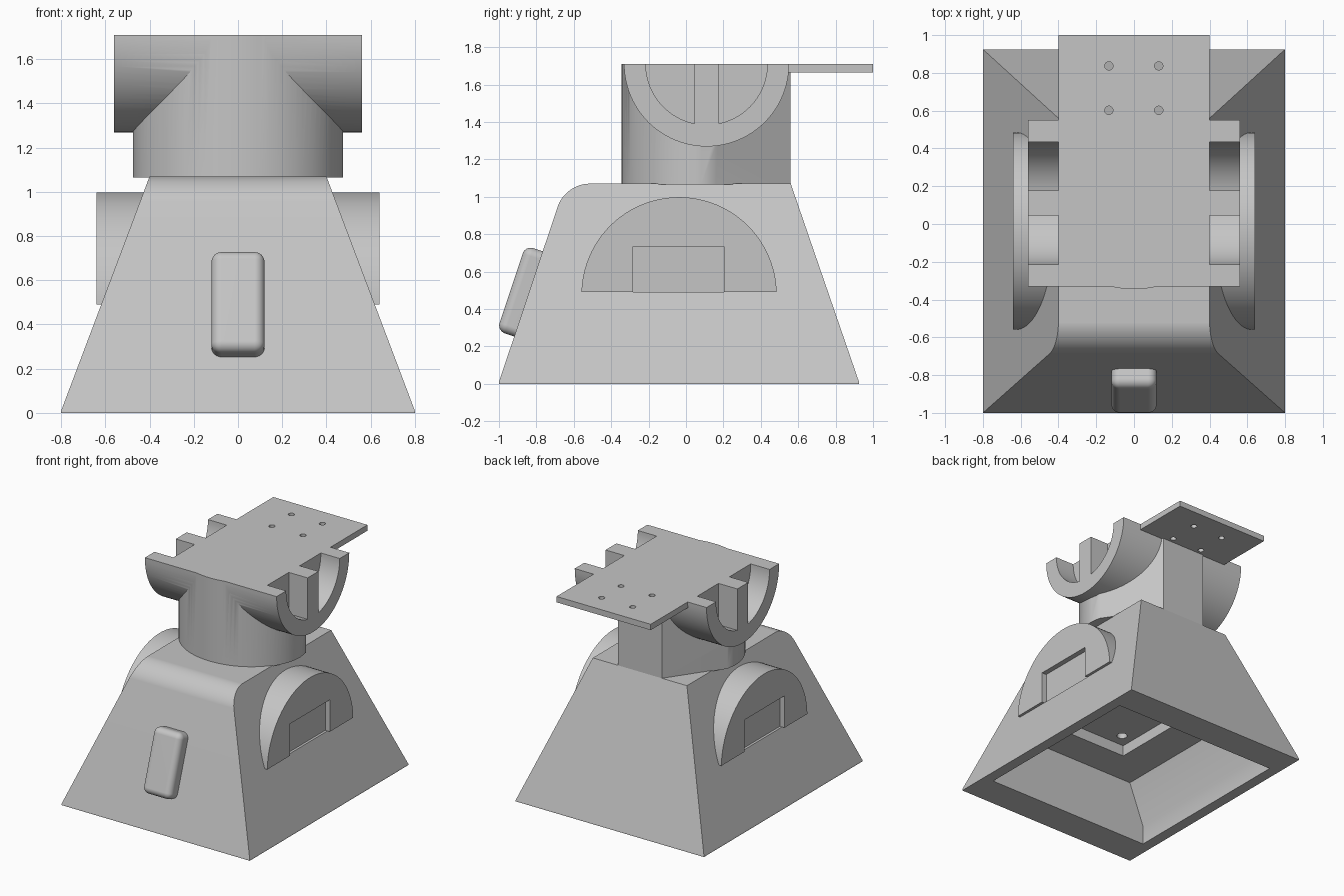
import bpy, bmesh
from math import radians, atan, sin, cos, pi
from mathutils import Matrix, Vector

if "Cube" in bpy.data.objects:
    bpy.data.objects.remove(bpy.data.objects["Cube"], do_unlink=True)

grey = bpy.data.materials.new("plain grey")
grey.use_nodes = True
grey.diffuse_color = (0.56, 0.56, 0.56, 1)
grey.node_tree.nodes["Principled BSDF"].inputs["Base Color"].default_value = (0.56, 0.56, 0.56, 1)


def finish(bm, name):
    bmesh.ops.recalc_face_normals(bm, faces=bm.faces)
    mesh = bpy.data.meshes.new(name)
    bm.to_mesh(mesh)
    bm.free()
    mesh.materials.append(grey)
    obj = bpy.data.objects.new(name, mesh)
    bpy.context.collection.objects.link(obj)
    return obj


def loft(name, rings, round_front=0):
    """Stack of rectangles (z, half width, front y, back y) joined into a solid."""
    bm = bmesh.new()
    loops = [[bm.verts.new(p) for p in ((-w, f, z), (w, f, z), (w, b, z), (-w, b, z))]
             for z, w, f, b in rings]
    bm.faces.new(loops[0])
    bm.faces.new(loops[-1])
    for low, high in zip(loops, loops[1:]):
        for i in range(4):
            j = (i + 1) % 4
            bm.faces.new((low[i], low[j], high[j], high[i]))
    if round_front:
        edge = bm.edges.get((loops[-1][0], loops[-1][1]))
        bmesh.ops.bevel(bm, geom=[edge], offset=round_front, segments=12,
                        profile=0.5, affect='EDGES')
    return finish(bm, name)


def prism(name, outline, low, high):
    bm = bmesh.new()
    face = bm.faces.new([bm.verts.new((x, y, low)) for x, y in outline])
    raised = bmesh.ops.extrude_face_region(bm, geom=[face])["geom"]
    for v in raised:
        if isinstance(v, bmesh.types.BMVert):
            v.co.z = high
    return finish(bm, name)


def box(name, x, y, z):
    bm = bmesh.new()
    bmesh.ops.create_cube(bm, size=1)
    for v in bm.verts:
        v.co = [lo + (c + 0.5) * (hi - lo) for c, (lo, hi) in zip(v.co, (x, y, z))]
    return finish(bm, name)


def cylinder(name, radius, length, centre, along_x=False, sides=96):
    bm = bmesh.new()
    turn = Matrix.Rotation(radians(90), 4, 'Y') if along_x else Matrix()
    bmesh.ops.create_cone(bm, cap_ends=True, segments=sides, radius1=radius, radius2=radius,
                          depth=length, matrix=Matrix.Translation(centre) @ turn)
    return finish(bm, name)


def combine(target, tool, operation='DIFFERENCE'):
    mod = target.modifiers.new("combine", 'BOOLEAN')
    mod.operation, mod.solver, mod.object = operation, 'EXACT', tool
    bpy.context.view_layer.objects.active = target
    bpy.ops.object.modifier_apply(modifier=mod.name)
    bpy.data.objects.remove(tool, do_unlink=True)


def smooth(obj):
    bpy.ops.object.select_all(action='DESELECT')
    obj.select_set(True)
    bpy.context.view_layer.objects.active = obj
    bpy.ops.object.shade_smooth_by_angle(angle=radians(30))
    flatten = obj.modifiers.new("flat large faces", 'WEIGHTED_NORMAL')
    flatten.keep_sharp = True


TOP = 1.71
BASE_TOP = 1.07

# Hollow tapered base with a rounded front shoulder
base = loft("base", [(0, 0.8, -1, 0.925), (0.01, 0.8, -1, 0.925),
                     (BASE_TOP, 0.4, -0.645, 0.56)], round_front=0.125)

# Half-round side bosses
boss = cylinder("side_boss", 0.522, 1.28, (0, -0.037, 0.476), along_x=True)
combine(boss, box("boss_trim", (-1, 1), (-1, 1), (-0.5, 0.49)))
combine(base, boss, 'UNION')

# Shallow notches in the bosses
for side in (-1, 1):
    xs = sorted((side * 0.6, side * 0.7))
    combine(base, box("notch_cutter", xs, (-0.283, 0.203), (0.49, 0.735)))

# Underside cavity with sloping sides, stepped recess and screw holes
combine(base, loft("cavity_cutter", [(-0.1, 0.715, -0.75, 0.69), (0.15, 0.715, -0.75, 0.69),
                                     (0.47, 0.59, -0.75, 0.69)]))
combine(base, box("recess_cutter", (-0.3, 0.3), (-0.48, 0.41), (0.4, 0.555)))
for x in (-0.2, 0.2):
    for y in (-0.375, 0.305):
        combine(base, cylinder("screw_cutter", 0.038, 0.3, (x, y, 0.6), sides=32))
smooth(base)

# Rounded pad lying on the sloped front
pad = box("front_pad", (-0.12, 0.12), (-0.1, 0.04), (-0.24, 0.24))
bm = bmesh.new()
bm.from_mesh(pad.data)
rim = [e for e in bm.edges if any(v.co.y < 0 for v in e.verts)]
bmesh.ops.bevel(bm, geom=rim, offset=0.045, segments=8, profile=0.5, affect='EDGES')
lean = Matrix.Rotation(-atan(0.333), 4, 'X')
bm.transform(Matrix.Translation(Vector((0, -0.84, 0.48))) @ lean)
bm.to_mesh(pad.data)
bm.free()
smooth(pad)

# Neck: round front, straight sides tapering to a narrow flat back
STEPS = 48
outline = [(0.475 * cos(pi + pi * i / STEPS), 0.08 + 0.425 * sin(pi + pi * i / STEPS))
           for i in range(STEPS + 1)]
outline += [(0.464, 0.16), (0.187, 0.56), (-0.187, 0.56), (-0.464, 0.16)]
head = prism("neck_and_cradle", outline, BASE_TOP - 0.005, 1.9)

# Cross cradle with divided half-round pockets at both ends
cradle = cylinder("cradle", 0.441, 1.12, (0, 0.11, TOP), along_x=True)
combine(head, cradle, 'UNION')
for side in (-1, 1):
    pocket = cylinder("pocket_cutter", 0.325, 0.3, (side * 0.55, 0.11, TOP), along_x=True)
    combine(pocket, box("divider", (-1, 1), (0.045, 0.177), (1, 2.5)))
    combine(head, pocket)

# Rear mounting plate with four holes
combine(head, box("rear_plate", (-0.4, 0.4), (0.11, 1), (1.665, 1.85)), 'UNION')
for x in (-0.133, 0.131):
    for y in (0.602, 0.837):
        combine(head, cylinder("plate_hole_cutter", 0.022, 0.12, (x, y, TOP), sides=24))

# Level the top
combine(head, box("top_trim", (-2, 2), (-2, 2), (TOP, 3)))
smooth(head)
